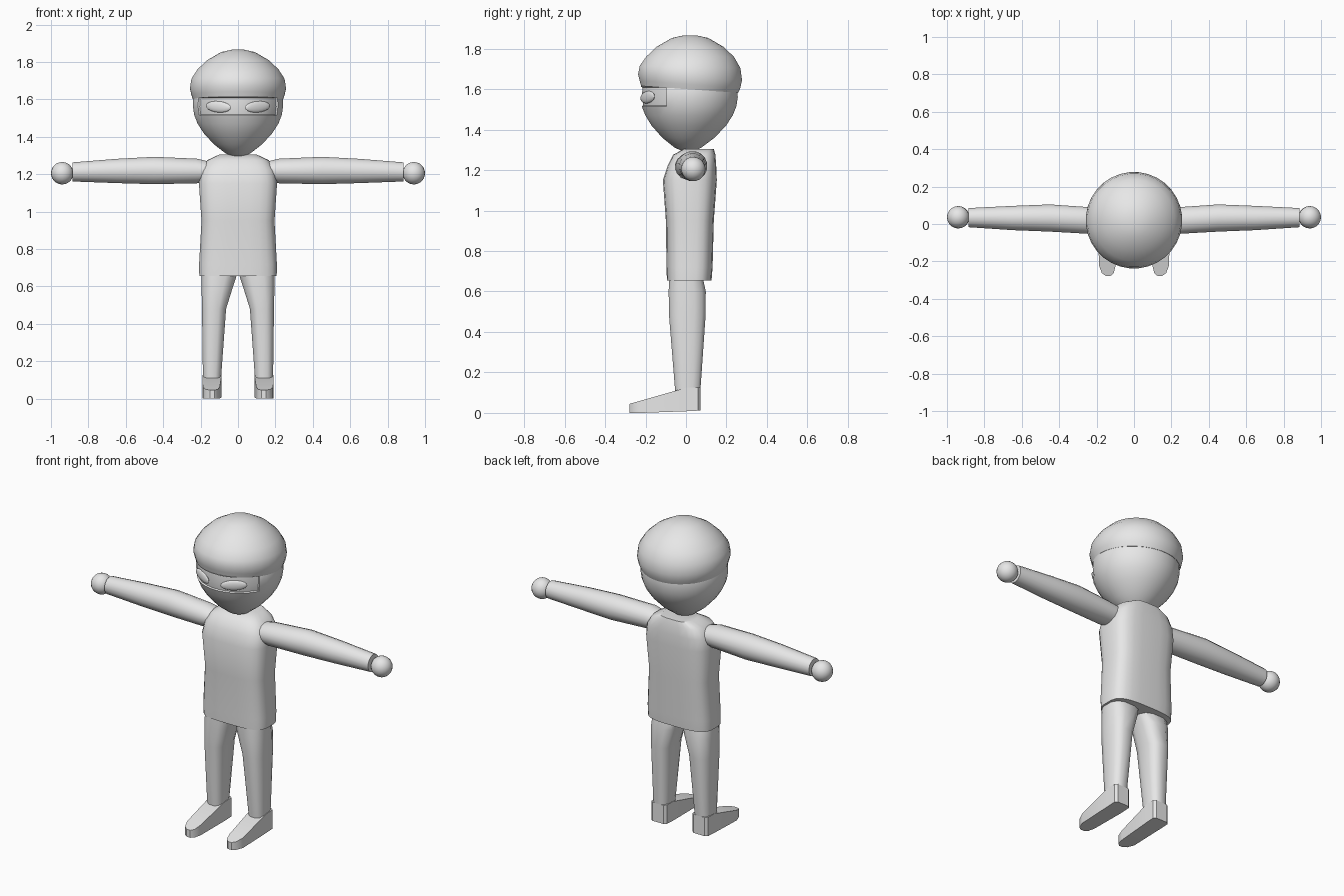
import bpy, bmesh, math
from mathutils import Vector

cube = bpy.data.objects.get("Cube")
if cube:
    bpy.data.objects.remove(cube, do_unlink=True)

grey = bpy.data.materials.new("plain grey")
grey.use_nodes = True
grey.diffuse_color = (0.8, 0.8, 0.8, 1)
grey.node_tree.nodes["Principled BSDF"].inputs["Base Color"].default_value = (0.8, 0.8, 0.8, 1)


def finish(name, bm, angle=40):
    bmesh.ops.recalc_face_normals(bm, faces=bm.faces)
    mesh = bpy.data.meshes.new(name)
    bm.to_mesh(mesh)
    bm.free()
    mesh.materials.append(grey)
    ob = bpy.data.objects.new(name, mesh)
    bpy.context.collection.objects.link(ob)
    bpy.ops.object.select_all(action="DESELECT")
    ob.select_set(True)
    bpy.context.view_layer.objects.active = ob
    bpy.ops.object.shade_smooth_by_angle(angle=math.radians(angle))
    return ob


def bridge(bm, rings):
    for a, b in zip(rings, rings[1:]):
        for i in range(len(a)):
            j = (i + 1) % len(a)
            bm.faces.new((a[i], a[j], b[j], b[i]))
    bm.faces.new(rings[0])
    bm.faces.new(rings[-1])


def loft(sections, place, sides, power=2):
    """Sections are (position, low a, high a, low b, high b)."""
    bm = bmesh.new()
    rings = []
    for pos, a0, a1, b0, b1 in sections:
        ring = []
        for i in range(sides):
            t = math.tau * (i + 0.5) / sides
            c, s = math.cos(t), math.sin(t)
            a = math.copysign(abs(c) ** (2 / power), c)
            b = math.copysign(abs(s) ** (2 / power), s)
            ring.append(bm.verts.new(place(pos, (a0 + a1) / 2 + a * (a1 - a0) / 2,
                                           (b0 + b1) / 2 + b * (b1 - b0) / 2)))
        rings.append(ring)
    bridge(bm, rings)
    return bm


def lathe(profile, shear=0):
    """Profile is (z, radius, centre y); shear tilts the rim."""
    secs = [(z, -r, r, cy - r, cy + r) for z, r, cy in profile]
    return loft(secs, lambda z, x, y: (x, y, z - shear * y * min(1, max(0, (1.74 - z) * 10))), 32)


# Head with a shallow eye opening
head = lathe([(1.295, 0.03, 0.01), (1.31, 0.065, 0.01), (1.36, 0.13, 0.012),
              (1.42, 0.185, 0.014), (1.47, 0.217, 0.015), (1.515, 0.235, 0.015),
              (1.56, 0.242, 0.015), (1.612, 0.24, 0.016), (1.66, 0.22, 0.018)])
head.normal_update()
opening = [f for f in head.faces if 1.515 < f.calc_center_median().z < 1.612 and f.normal.y < -0.45]
bmesh.ops.inset_region(head, faces=opening, thickness=0.004, depth=-0.008)
finish("head", head)

# Cap with rolled lower edge, lower at the back
finish("cap", lathe([(1.60, 0.22, 0.018), (1.60, 0.241, 0.018), (1.625, 0.25, 0.02), (1.66, 0.258, 0.02),
                     (1.71, 0.25, 0.02), (1.76, 0.218, 0.02), (1.81, 0.165, 0.02),
                     (1.853, 0.09, 0.02), (1.866, 0.03, 0.02)], 0.07), 50)

# Torso
finish("torso", loft([(0.655, -0.208, 0.208, -0.095, 0.127), (0.72, -0.209, 0.209, -0.097, 0.132),
                      (0.95, -0.196, 0.196, -0.1, 0.138), (1.15, -0.21, 0.21, -0.115, 0.153),
                      (1.22, -0.2, 0.2, -0.092, 0.15), (1.275, -0.165, 0.165, -0.065, 0.146),
                      (1.305, -0.1, 0.1, -0.01, 0.138)],
                     lambda z, x, y: (x, y, z), 24, 3.4))

for side, label in ((1, "left"), (-1, "right")):
    # Arm and hand
    finish(label + "_arm", loft([(0.14, -0.045, 0.09, 1.165, 1.265), (0.22, -0.055, 0.09, 1.15, 1.284),
                                 (0.45, -0.042, 0.106, 1.145, 1.294), (0.65, -0.034, 0.098, 1.151, 1.283),
                                 (0.885, -0.018, 0.086, 1.16, 1.264)],
                                lambda x, y, z: (side * x, y, z), 16))
    hand = bmesh.new()
    bmesh.ops.create_uvsphere(hand, u_segments=20, v_segments=12, radius=0.06)
    bmesh.ops.translate(hand, verts=hand.verts, vec=(side * 0.94, 0.036, 1.205))
    finish(label + "_hand", hand)

    # Leg
    finish(label + "_leg", loft([(0.1, 0.09, 0.187, -0.055, 0.072), (0.13, 0.088, 0.189, -0.057, 0.074),
                                 (0.48, 0.062, 0.194, -0.086, 0.099), (0.6, 0.024, 0.197, -0.088, 0.1),
                                 (0.67, 0.001, 0.197, -0.085, 0.085)],
                                lambda z, x, y: (side * x, y, z), 12, 2.8))

    # Wedge foot with rounded toe
    foot = bmesh.new()
    outline = [(0.087, 0.06), (0.1, 0.072), (0.175, 0.072), (0.19, 0.06), (0.19, 0), (0.188, -0.22),
               (0.172, -0.262), (0.15, -0.278), (0.126, -0.278), (0.108, -0.262), (0.098, -0.22), (0.087, 0)]
    bottom = [foot.verts.new((side * x, y, max(0, 0.05 * y + 0.008))) for x, y in outline]
    top = [foot.verts.new((side * x, y, min(0.125, 0.045 + 0.285 * (y + 0.278)))) for x, y in outline]
    bridge(foot, [bottom, top])
    bmesh.ops.triangulate(foot, faces=[f for f in foot.faces if len(f.verts) > 4])
    finish(label + "_foot", foot, 35)

    # Almond eye set in the opening
    eye = bmesh.new()
    bmesh.ops.create_uvsphere(eye, u_segments=20, v_segments=10, radius=1)
    bmesh.ops.scale(eye, verts=eye.verts, vec=(0.075, 0.012, 0.03))
    ob = finish(label + "_eye", eye)
    ob.location = Vector((side * 0.105, -0.19, 1.56))
    ob.rotation_euler = (0, side * -0.08, side * 0.47)
